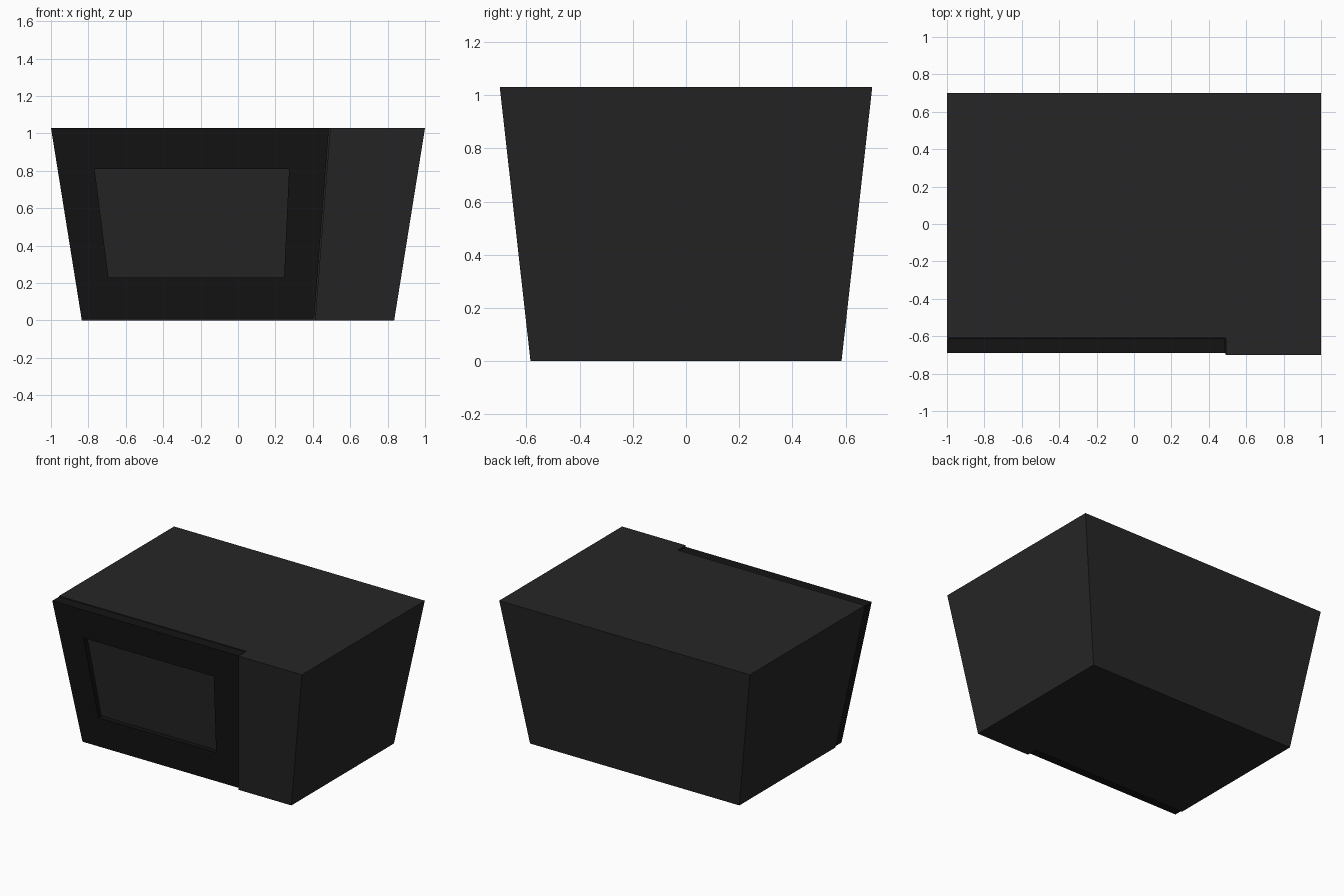
import bpy
import bmesh

if "Cube" in bpy.data.objects:
    bpy.data.objects.remove(bpy.data.objects["Cube"])

HEIGHT = 1.03
BASE_SCALE = 0.835


def material(name, value):
    m = bpy.data.materials.new(name)
    m.diffuse_color = (value, value, value, 1)
    m.use_nodes = True
    m.node_tree.nodes["Principled BSDF"].inputs["Base Color"].default_value = m.diffuse_color
    return m


def taper(x, y, z):
    # The whole oven narrows toward its base
    s = BASE_SCALE + (1 - BASE_SCALE) * z / HEIGHT
    return (x * s, y * s, z)


def finish(bm, name, mat):
    bmesh.ops.recalc_face_normals(bm, faces=bm.faces[:])
    mesh = bpy.data.meshes.new(name)
    bm.to_mesh(mesh)
    bm.free()
    obj = bpy.data.objects.new(name, mesh)
    mesh.materials.append(mat)
    bpy.context.collection.objects.link(obj)
    return obj


def bridge(bm, a, b):
    n = len(a)
    for i in range(n):
        j = (i + 1) % n
        bm.faces.new((a[i], a[j], b[j], b[i]))


def prism(name, outline, z0, z1, mat):
    bm = bmesh.new()
    low, high = [[bm.verts.new(taper(x, y, z)) for x, y in outline]
                 for z in (z0, z1)]
    bm.faces.new(low)
    bm.faces.new(high)
    bridge(bm, low, high)
    return finish(bm, name, mat)


def frame(name, outer, inner, y_front, y_back, mat):
    # Rectangular frame with an open window; rectangles are x0, x1, z0, z1
    bm = bmesh.new()

    def ring(rect, y):
        x0, x1, z0, z1 = rect
        corners = ((x0, z0), (x1, z0), (x1, z1), (x0, z1))
        return [bm.verts.new(taper(x, y, z)) for x, z in corners]

    rings = [ring(outer, y_front), ring(inner, y_front),
             ring(inner, y_back), ring(outer, y_back)]
    for i in range(4):
        bridge(bm, rings[i], rings[(i + 1) % 4])
    return finish(bm, name, mat)


grey = material("dark_grey", 0.0194)
black = material("near_black", 0.007)

# Casing with a step in front that leaves room for the door
prism("casing", [(-1, -0.61), (0.493, -0.61), (0.493, -0.7),
                 (1, -0.7), (1, 0.7), (-1, 0.7)], 0, HEIGHT, grey)

# Door frame
window = (-0.795, 0.283, 0.23, 0.81)
frame("door_frame", (-1, 0.486, 0.01, 1.025), window, -0.69, -0.612, black)

# Window pane set back inside the door
x0, x1, z0, z1 = window
prism("door_window", [(x0, -0.65), (x1, -0.65), (x1, -0.612), (x0, -0.612)],
      z0, z1, grey)
